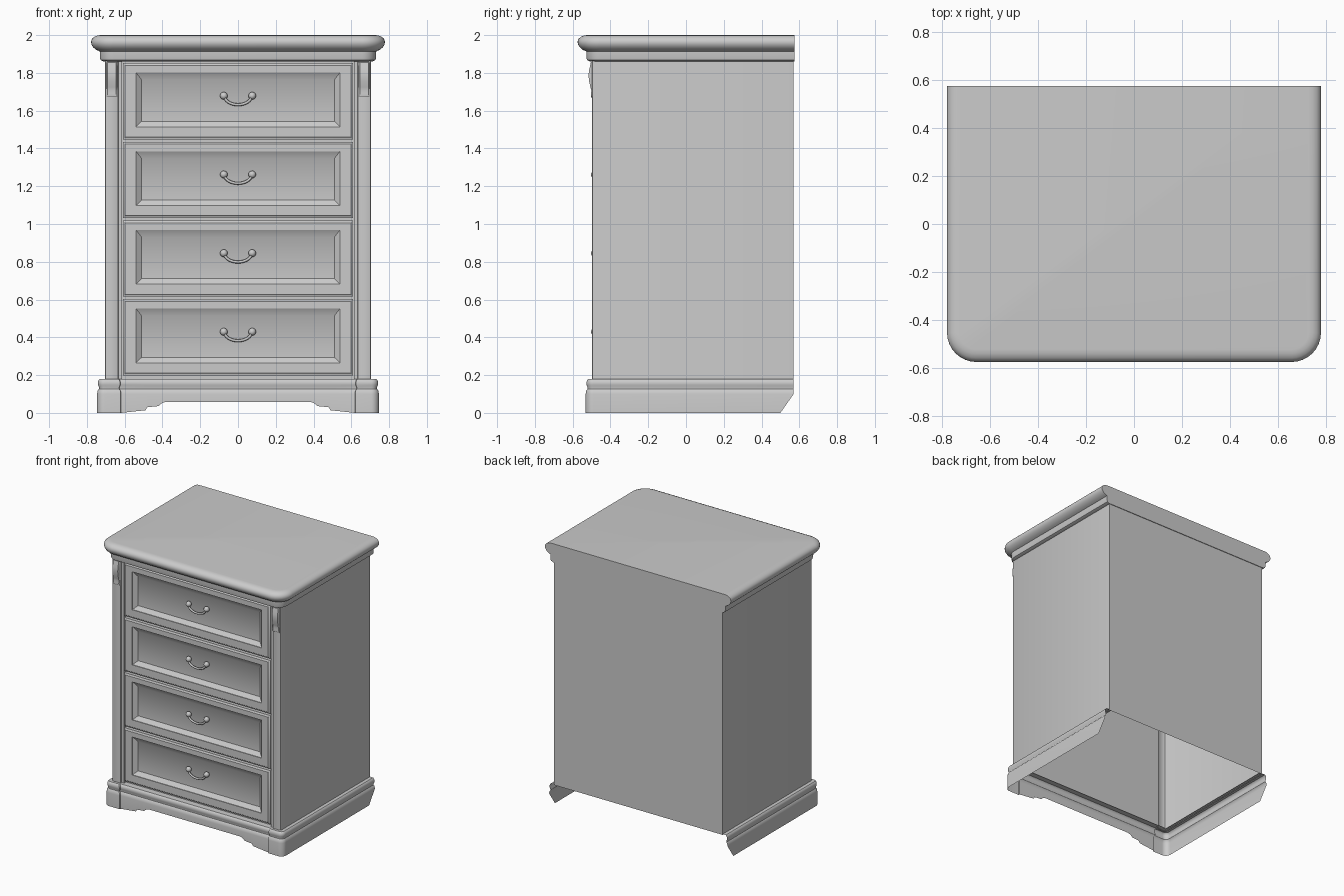
import bpy, bmesh, math
from mathutils import Vector

if "Cube" in bpy.data.objects:
    bpy.data.objects.remove(bpy.data.objects["Cube"])


def finish(obj, angle=35):
    bpy.ops.object.select_all(action='DESELECT')
    obj.select_set(True)
    bpy.context.view_layer.objects.active = obj
    bpy.ops.object.shade_smooth_by_angle(angle=math.radians(angle))
    return obj


def loft(name, rings, closed=True, cap_start=False, cap_end=False):
    """Skin a list of equally long point rings."""
    bm = bmesh.new()
    rows = [[bm.verts.new(p) for p in ring] for ring in rings]
    n = len(rows[0])
    for a, b in zip(rows, rows[1:]):
        for i in range(n if closed else n - 1):
            j = (i + 1) % n
            bm.faces.new((a[i], a[j], b[j], b[i]))
    if cap_start:
        bm.faces.new(rows[0][::-1])
    if cap_end:
        bm.faces.new(rows[-1])
    bmesh.ops.recalc_face_normals(bm, faces=bm.faces)
    mesh = bpy.data.meshes.new(name)
    bm.to_mesh(mesh)
    bm.free()
    obj = bpy.data.objects.new(name, mesh)
    bpy.context.collection.objects.link(obj)
    return finish(obj)


def u_path(hw, yf, yb, r, half_front=(), half_side=()):
    """U-shaped plan path round the front; points are (x, y, foot height)."""
    half = [(hw, yb, 0.1)] + list(half_side)
    for k in range(9):
        a = -math.pi / 2 * k / 8
        half.append((hw - r + r * math.cos(a), yf + r + r * math.sin(a), 0))
    half += list(half_front)
    return half + [(-x, y, h) for x, y, h in reversed(half)]


def offset_path(path, d):
    """Mitred outward offset of an open plan path."""
    pts = [Vector(p[:2]) for p in path]
    segs = [(b - a).normalized() for a, b in zip(pts, pts[1:])]
    nrm = [Vector((-s.y, s.x)) for s in segs]
    nrm = [nrm[0]] + nrm + [nrm[-1]]
    return [p + (a + b) * d / (1 + a.dot(b)) for p, a, b in zip(pts, nrm, nrm[1:])]


def sweep_rings(path, profile):
    return [[(p.x, p.y, z) for p in offset_path(path, d)] for d, z in profile]


# Table top with rounded moulding and cornice
top_profile = [(0, 2.0), (0.018, 1.998), (0.035, 1.991), (0.047, 1.98), (0.052, 1.966),
               (0.05, 1.95), (0.04, 1.935), (0.025, 1.922), (0.006, 1.914),
               (0.005, 1.88), (0.002, 1.868), (-0.015, 1.86)]
loft("top", sweep_rings(u_path(0.726, -0.522, 0.575, 0.07), top_profile),
     cap_start=True, cap_end=True)

# Carcass, open at the bottom, with moulded front stiles
half_plan = [(0.705, 0.57), (0.705, -0.488), (0.702, -0.494), (0.696, -0.497),
             (0.642, -0.497), (0.636, -0.493), (0.633, -0.485), (0.614, -0.485),
             (0.614, -0.46)]
plan = half_plan + [(-x, y) for x, y in reversed(half_plan)]
loft("carcass", [[(x, y, z) for x, y in plan] for z in (0.175, 1.862)])

# Plinth: thin moulded skirt with stepped front cutout and chamfered back feet
front = -0.52
inner = front + 0.01
plinth_path = u_path(0.735, front, 0.57, 0.03,
                     half_front=[(0.63, front, 0), (0.628, inner, 0), (0.49, inner, 0.014),
                                 (0.48, inner, 0.03), (0.42, inner, 0.036),
                                 (0.405, inner, 0.05), (0.385, inner, 0.058)],
                     half_side=[(0.735, 0.5, 0)])
plinth_profile = [(-0.05, 0.18), (-0.004, 0.18), (0.003, 0.174), (0.007, 0.162),
                  (0.007, 0.148), (0.001, 0.136), (0.001, 0.127), (0.008, 0.118),
                  (0.011, 0.10), (0.011, 0)]
rings = sweep_rings(plinth_path, plinth_profile)
rings[-1] = [(x, y, p[2]) for (x, y, z), p in zip(rings[-1], plinth_path)]
loft("plinth", rings, closed=False)


def rect(hw, z0, z1, y):
    return [(-hw, y, z0), (hw, y, z0), (hw, y, z1), (-hw, y, z1)]


def handle(label, z):
    # Drooping bail
    curve = bpy.data.curves.new("bail_" + label, 'CURVE')
    curve.dimensions = '3D'
    curve.bevel_depth = 0.0075
    curve.bevel_resolution = 2
    spline = curve.splines.new('POLY')
    spline.points.add(16)
    for k, pt in enumerate(spline.points):
        a = math.pi * k / 16
        pt.co = (0.072 * math.cos(a), -0.49, z - 0.047 * math.sin(a), 1)
    bpy.context.collection.objects.link(bpy.data.objects.new("bail_" + label, curve))
    # End knobs
    for side in (-1, 1):
        bpy.ops.mesh.primitive_uv_sphere_add(segments=16, ring_count=10, radius=0.02,
                                             location=(side * 0.075, -0.483, z))
        bpy.context.object.name = "knob_" + label
        finish(bpy.context.object, 60)


# Four drawers with bevelled edges and recessed panels
for i in range(4):
    z0 = 0.199 + 0.4165 * i
    z1 = z0 + 0.403
    loft("drawer_%d" % (i + 1), [
        rect(0.61, z0, z1, -0.46),
        rect(0.61, z0, z1, -0.484),
        rect(0.604, z0 + 0.006, z1 - 0.006, -0.486),
        rect(0.598, z0 + 0.012, z1 - 0.012, -0.493),
        rect(0.54, z0 + 0.066, z1 - 0.05, -0.493),
        rect(0.54, z0 + 0.066, z1 - 0.05, -0.488),
        rect(0.51, z0 + 0.095, z1 - 0.088, -0.465)], cap_end=True)
    handle(str(i + 1), z0 + 0.23)

# Carved corbels at the top of each stile
corbel = [(-0.49, 1.862), (-0.504, 1.855), (-0.508, 1.835), (-0.514, 1.81), (-0.516, 1.785),
          (-0.513, 1.755), (-0.506, 1.725), (-0.501, 1.705), (-0.504, 1.69),
          (-0.503, 1.678), (-0.497, 1.672), (-0.49, 1.672)]
for name, s in (("corbel_left", -1), ("corbel_right", 1)):
    loft(name, [[(s * x, max(y, -0.497) if edge else y, z) for y, z in corbel]
                for x, edge in ((0.638, True), (0.645, False), (0.69, False), (0.697, True))],
         cap_start=True, cap_end=True)
